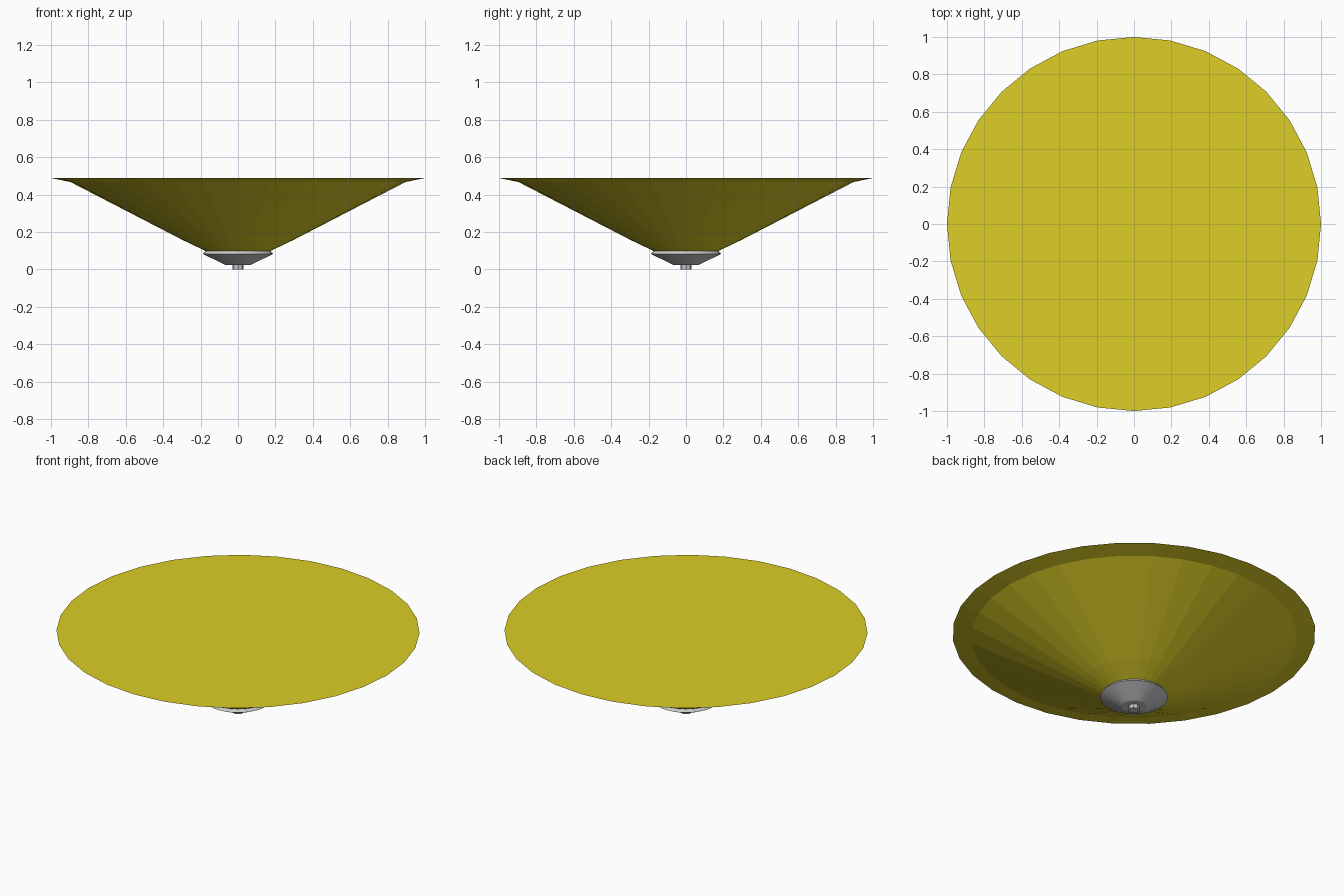
import bpy, bmesh, math

if "Cube" in bpy.data.objects:
    bpy.data.objects.remove(bpy.data.objects["Cube"])


def material(name, rgb):
    m = bpy.data.materials.new(name)
    m.diffuse_color = (*rgb, 1)
    m.use_nodes = True
    m.node_tree.nodes["Principled BSDF"].inputs["Base Color"].default_value = m.diffuse_color
    return m


def lathe(name, profile, sides, mat=None):
    """Closed solid of revolution from (radius, z) points, bottom to top."""
    bm = bmesh.new()
    rings = [[bm.verts.new((r * math.cos(2 * math.pi * i / sides),
                            r * math.sin(2 * math.pi * i / sides), z))
              for i in range(sides)] for r, z in profile]
    for a, b in zip(rings, rings[1:]):
        for i in range(sides):
            j = (i + 1) % sides
            bm.faces.new((a[i], a[j], b[j], b[i]))
    bm.faces.new(rings[0][::-1])
    bm.faces.new(rings[-1])
    mesh = bpy.data.meshes.new(name)
    bm.to_mesh(mesh)
    bm.free()
    ob = bpy.data.objects.new(name, mesh)
    bpy.context.collection.objects.link(ob)
    if mat:
        mesh.materials.append(mat)
    return ob


yellow = material("yellow_glass", (0.72, 0.62, 0.02))

# Wide faceted bowl with a flat closed top and thin flared rim
lathe("lamp_bowl", [(0.17, 0.097), (0.295, 0.157), (0.895, 0.467), (1.0, 0.489)], 32, yellow)

# Metal cap under the bowl
lathe("bottom_cap", [(0.068, 0.024), (0.187, 0.083), (0.175, 0.098)], 32)

# Small end stud
lathe("end_stud", [(0.03, 0.0), (0.03, 0.026)], 8)
